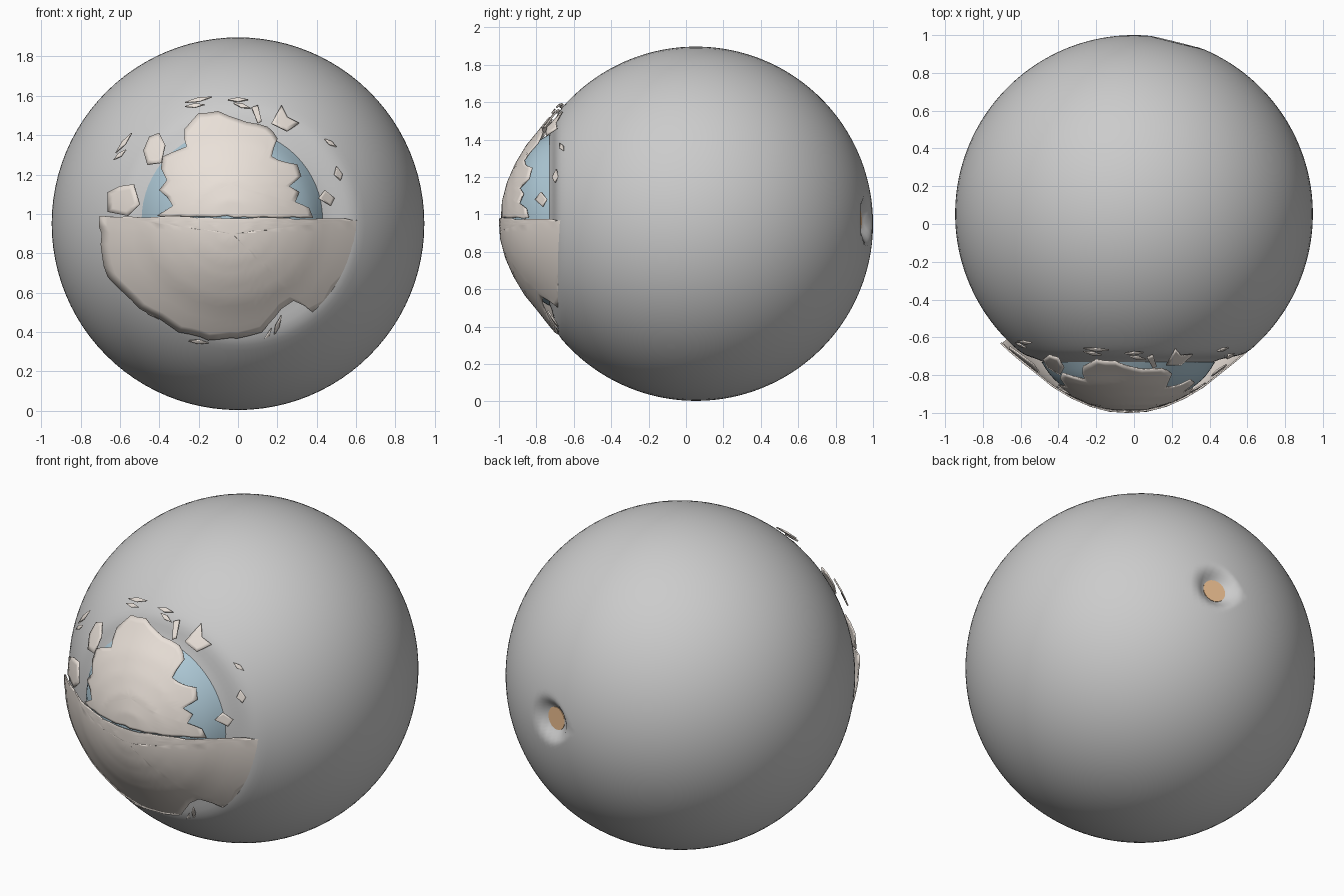
import bpy, bmesh, random
from math import sin, cos, pi, sqrt, atan2, hypot
from mathutils import Vector

if "Cube" in bpy.data.objects:
    bpy.data.objects.remove(bpy.data.objects["Cube"])

random.seed(4)
CX, CZ = -0.03, 0.97              # axis of the front bulge
MID, R = Vector((0, 0.053, 0.95)), 0.947
BULGE = [(0, -.985), (.1, -.978), (.2, -.952), (.3, -.908), (.4, -.848),
         (.48, -.782), (.56, -.720), (.65, -.643), (.75, -.545)]


def bulge_y(r):
    for (r0, y0), (r1, y1) in zip(BULGE, BULGE[1:]):
        if r <= r1:
            return y0 + (y1 - y0) * (r - r0) / (r1 - r0)
    return BULGE[-1][1]


def smooth(t):
    t = min(1, max(0, t))
    return t * t * (3 - 2 * t)


def finish(name, bm, color=None):
    bmesh.ops.recalc_face_normals(bm, faces=bm.faces)
    me = bpy.data.meshes.new(name)
    bm.to_mesh(me)
    bm.free()
    ob = bpy.data.objects.new(name, me)
    bpy.context.collection.objects.link(ob)
    if color:
        m = bpy.data.materials.new(name + "_colour")
        m.diffuse_color = (*color, 1)
        m.use_nodes = True
        m.node_tree.nodes["Principled BSDF"].inputs["Base Color"].default_value = m.diffuse_color
        me.materials.append(m)
    bpy.ops.object.select_all(action='DESELECT')
    ob.select_set(True)
    bpy.context.view_layer.objects.active = ob
    bpy.ops.object.shade_smooth_by_angle(angle=0.7)
    return ob


def patch(name, outline, y_of, color, rings=14, step=.05, jitter=0, thick=.008, center=None):
    """Fill an x,z outline with rings that follow the front surface y_of(r)."""
    pts = []
    for (x0, z0), (x1, z1) in zip(outline, outline[1:] + outline[:1]):
        n = max(1, round(hypot(x1 - x0, z1 - z0) / step))
        for i in range(n):
            j = random.uniform(-jitter, jitter) if i else 0
            t = i / n
            px, pz = x0 + (x1 - x0) * t, z0 + (z1 - z0) * t
            if abs(z1 - z0) < 1e-6:
                j = 0                      # straight cut stays straight
            pts.append((px + j, pz + j * .7))
    cx, cz = center or (sum(p[0] for p in pts) / len(pts), sum(p[1] for p in pts) / len(pts))
    bm = bmesh.new()

    def vert(x, z):
        return bm.verts.new((x, y_of(hypot(x - CX, z - CZ)), z))
    prev = [vert(cx, cz)] * len(pts)
    for k in range(1, rings + 1):
        t = k / rings
        cur = [vert(cx + (x - cx) * t, cz + (z - cz) * t) for x, z in pts]
        for i in range(len(pts)):
            j = (i + 1) % len(pts)
            f = [prev[i], cur[i], cur[j]] + ([prev[j]] if k > 1 else [])
            bm.faces.new(f)
        prev = cur
    ob = finish(name, bm, color)
    if thick:
        s = ob.modifiers.new("thickness", 'SOLIDIFY')
        s.thickness, s.offset = thick, 0
    return ob


BEIGE, BLUE, ORANGE = (.82, .75, .69), (.42, .58, .67), (.84, .52, .28)

# outer globe: front opening, flattened rim and a dimple at the back
nerve = Vector((0.22, 0.92, 0.02)).normalized()
bm = bmesh.new()
rows = []
for i in range(73):
    a = .49 + (pi - .49) * i / 72          # angle from the front pole
    row = []
    for k in range(96 if i < 72 else 1):
        b = 2 * pi * k / 96
        d = Vector((sin(a) * cos(b), -cos(a), sin(a) * sin(b)))
        p = MID + d * R
        w = 1 - smooth((a - .49) / .22)
        p += Vector((CX * w, .05 * w, (CZ - .95) * w))
        s = (d - nerve).length * R
        p -= d * .06 * (1 - smooth((s - .05) / .09))
        row.append(bm.verts.new(p))
    rows.append(row)
for r0, r1 in zip(rows, rows[1:]):
    for k in range(96):
        j = (k + 1) % 96
        bm.faces.new([r0[k], r0[j], r1[j], r1[k]] if len(r1) > 1 else [r0[k], r0[j], r1[0]])
finish("globe", bm)

# nerve opening at the bottom of the dimple
bm = bmesh.new()
bmesh.ops.create_cone(bm, cap_ends=True, segments=20, radius1=.066, radius2=.066, depth=.04)
ob = finish("nerve_opening", bm, ORANGE)
ob.location = MID + nerve * (R - .07)
ob.rotation_euler = nerve.to_track_quat('Z', 'Y').to_euler()

# blue inner dome
circle = [(CX + .46 * cos(2 * pi * k / 64), CZ + .46 * sin(2 * pi * k / 64)) for k in range(64)]
patch("inner_dome", circle, lambda r: bulge_y(r) + .014 + .055 * (r / .46) ** 8, BLUE,
      rings=20, thick=0, center=(CX, CZ))

# lower half of the outer skin, with a ragged edge and a straight upper cut
lower = [(-.70, .99), (.64, .97), (.62, .80), (.58, .70), (.50, .62), (.46, .54), (.38, .50),
         (.28, .56), (.22, .52), (.12, .40), (0, .37), (-.15, .36), (-.30, .40), (-.40, .47),
         (-.50, .52), (-.58, .60), (-.66, .68), (-.69, .80)]
patch("lower_skin", lower, lambda r: bulge_y(r) - .012, BEIGE, rings=16, jitter=.008,
      center=(CX, .9))

# torn upper skin and loose flakes
upper = [(-.41, .99), (.38, .98), (.36, 1.03), (.29, 1.06), (.31, 1.11), (.26, 1.14), (.32, 1.19),
         (.30, 1.25), (.17, 1.29), (.20, 1.38), (.15, 1.44), (0, 1.48), (-.10, 1.52), (-.20, 1.51),
         (-.27, 1.43), (-.26, 1.34), (-.38, 1.29), (-.39, 1.23), (-.36, 1.17), (-.40, 1.12), (-.33, 1.04)]
skin_y = lambda r: bulge_y(r) - .002
patch("upper_skin", upper, skin_y, BEIGE, jitter=.008, center=(-.04, 1.15))
flakes = [
    [(-.46, 1.25), (-.39, 1.26), (-.37, 1.35), (-.40, 1.41), (-.45, 1.39), (-.48, 1.32)],
    [(-.66, 1.01), (-.56, .99), (-.50, 1.05), (-.53, 1.15), (-.60, 1.14), (-.66, 1.11)],
    [(.17, 1.46), (.25, 1.42), (.31, 1.46), (.25, 1.49), (.22, 1.55)],
    [(.49, 1.20), (.52, 1.17), (.53, 1.20), (.50, 1.24)],
    [(.41, 1.08), (.47, 1.04), (.49, 1.08), (.44, 1.12)],
    [(.07, 1.54), (.10, 1.46), (.12, 1.47), (.10, 1.55)]]
for k, f in enumerate(flakes):
    patch(f"flake_{k + 1}", f, skin_y, BEIGE, rings=3)

# thin slivers scattered around the torn edge: x, z, direction, length
slivers = [(-.20, 1.58, .2, .14), (-.22, 1.55, .1, .1), (0, 1.58, 0, .1), (.02, 1.55, -.3, .09),
           (-.58, 1.36, .9, .13), (-.60, 1.30, .7, .08), (.47, 1.36, -.6, .07), (.61, 1.05, 1.5, .12),
           (.14, .36, 1.1, .13), (.20, .43, 1.2, .12), (-.20, .35, -.1, .1), (.10, .31, .1, .09),
           (.40, .48, .2, .09), (-.45, .50, -.6, .12), (.52, .62, 1.0, .1)]
for k, (x, z, a, n) in enumerate(slivers):
    u, v = Vector((cos(a), sin(a))) * n / 2, Vector((-sin(a), cos(a))) * .01
    c = Vector((x, z))
    patch(f"sliver_{k + 1}", [tuple(c - u), tuple(c + v), tuple(c + u), tuple(c - v)],
          lambda r: bulge_y(r) - .008, BEIGE, rings=2)
